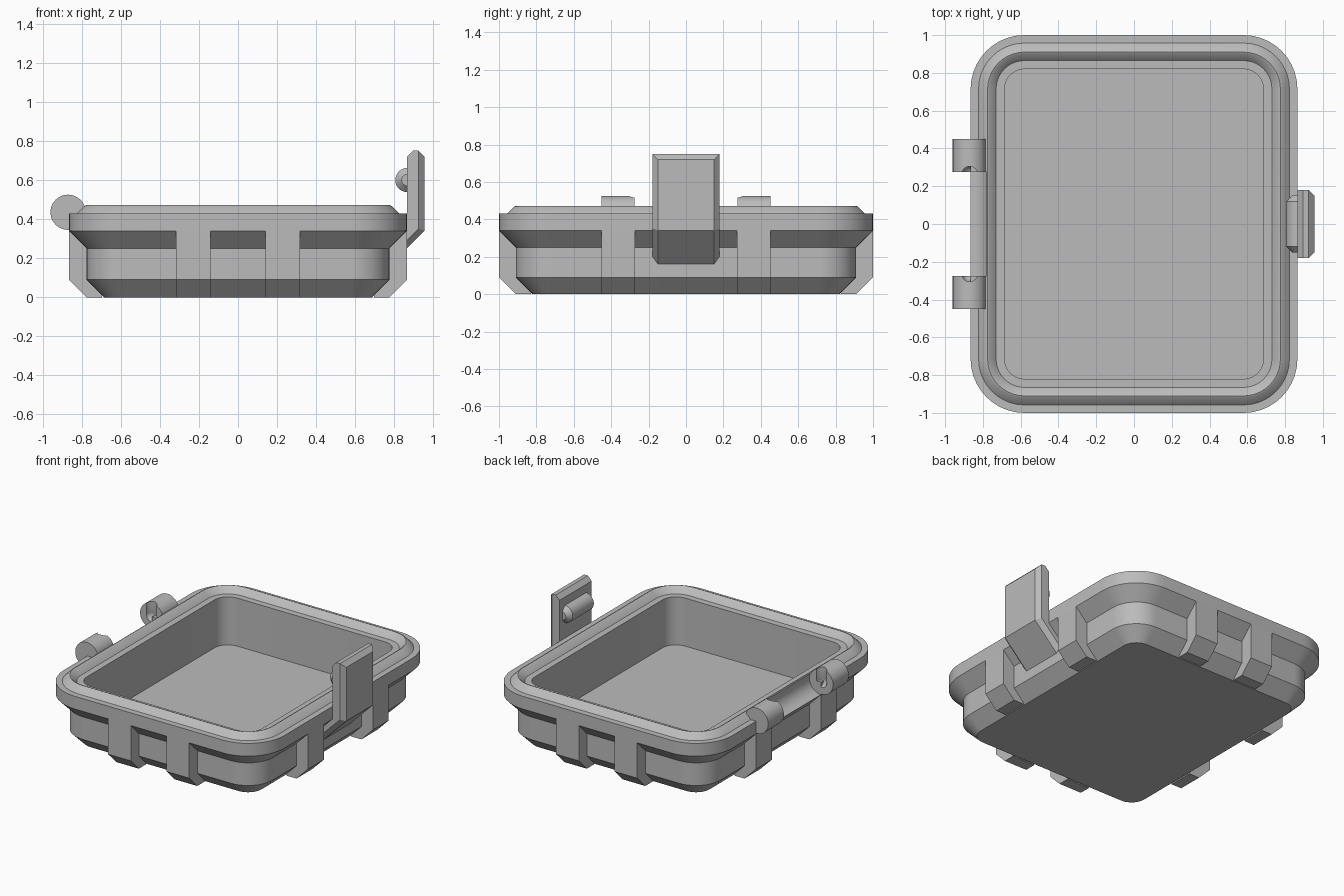
import bpy, bmesh, math
from mathutils import Matrix, Vector

if "Cube" in bpy.data.objects:
    bpy.data.objects.remove(bpy.data.objects["Cube"])

GREY = bpy.data.materials.new("plain grey")
GREY.use_nodes = True
colour = (0.5, 0.5, 0.5, 1)
GREY.diffuse_color = colour
GREY.node_tree.nodes["Principled BSDF"].inputs["Base Color"].default_value = colour

HALF_X, HALF_Y, CORNER = 0.865, 1.0, 0.285
HINGE = Vector((-0.87, 0, 0.435))


def finish(name, bm):
    bmesh.ops.recalc_face_normals(bm, faces=bm.faces)
    mesh = bpy.data.meshes.new(name)
    bm.to_mesh(mesh)
    bm.free()
    mesh.materials.append(GREY)
    ob = bpy.data.objects.new(name, mesh)
    bpy.context.collection.objects.link(ob)
    return ob


def activate(ob):
    bpy.ops.object.select_all(action='DESELECT')
    ob.select_set(True)
    bpy.context.view_layer.objects.active = ob


def smooth(ob):
    activate(ob)
    bpy.ops.object.shade_smooth_by_angle(angle=math.radians(30))


def cut(ob, cutter):
    mod = ob.modifiers.new("cut", 'BOOLEAN')
    mod.operation, mod.solver, mod.object = 'DIFFERENCE', 'EXACT', cutter
    activate(ob)
    bpy.ops.object.modifier_apply(modifier=mod.name)
    bpy.data.objects.remove(cutter)


def rod(name, centre, radius, length, axis='Y', sides=32):
    bm = bmesh.new()
    bmesh.ops.create_cone(bm, cap_ends=True, segments=sides, radius1=radius,
                          radius2=radius, depth=length)
    if axis == 'Y':
        bm.transform(Matrix.Rotation(math.pi / 2, 4, 'X'))
    bm.transform(Matrix.Translation(centre))
    return finish(name, bm)


def prism(bm, profile, y0, y1):
    # extrude an x-z profile along y
    face = bm.faces.new([bm.verts.new((x, y0, z)) for x, z in profile])
    ext = bmesh.ops.extrude_face_region(bm, geom=[face])["geom"]
    verts = [g for g in ext if isinstance(g, bmesh.types.BMVert)]
    bmesh.ops.translate(bm, verts=verts, vec=(0, y1 - y0, 0))


# Tray: rounded rectangles lofted from underside, over the rim, to the floor
def ring(bm, inset, z, steps=10):
    r = CORNER - inset
    loop = []
    for k, (sx, sy) in enumerate([(1, 1), (-1, 1), (-1, -1), (1, -1)]):
        for i in range(steps + 1):
            a = (k + i / steps) * math.pi / 2
            loop.append(bm.verts.new((sx * (HALF_X - CORNER) + r * math.cos(a),
                                      sy * (HALF_Y - CORNER) + r * math.sin(a), z)))
    return loop


section = [(0.18, 0), (0.09, 0.09), (0.09, 0.25), (0, 0.34), (0, 0.43),
           (0.042, 0.43), (0.08, 0.468), (0.09, 0.472), (0.1, 0.468),
           (0.135, 0.43), (0.18, 0.43), (0.18, 0.09)]
bm = bmesh.new()
rings = [ring(bm, d, z) for d, z in section]
for a, b in zip(rings, rings[1:]):
    for i in range(len(a)):
        j = (i + 1) % len(a)
        bm.faces.new((a[i], a[j], b[j], b[i]))
bm.faces.new(rings[0])
bm.faces.new(rings[-1])
tray = finish("tray", bm)

# Clearance groove in the rim between the hinge knuckles
cut(tray, rod("groove_cutter", HINGE, 0.095, 0.55, sides=48))
smooth(tray)

# Ribs: a pair on each of the four sides
def ribs(name, half, middle, turn):
    bm = bmesh.new()
    profile = [(half, 0.34), (half, 0.09), (half - 0.09, 0),
               (half - 0.17, 0), (half - 0.17, 0.34)]
    for s in (-1, 1):
        prism(bm, profile, s * middle - 0.089, s * middle + 0.089)
    bm.transform(Matrix.Rotation(turn * math.pi / 2, 4, 'Z'))
    finish(name, bm)


ribs("left_ribs", HALF_X, 0.363, 0)
ribs("back_ribs", HALF_Y, 0.229, 1)
ribs("right_ribs", HALF_X, 0.363, 2)
ribs("front_ribs", HALF_Y, 0.229, 3)

# Hinge knuckles with a round socket open to the top on the inner face
for side, label in ((-1, "front"), (1, "back")):
    knuckle = rod(label + "_hinge_knuckle", HINGE + Vector((0, side * 0.363, 0)),
                  0.09, 0.176, sides=48)
    centre = HINGE + Vector((0, side * 0.263, 0))
    bm = bmesh.new()
    bmesh.ops.create_uvsphere(bm, u_segments=24, v_segments=16, radius=0.043)
    bm.transform(Matrix.Translation(centre))
    cut(knuckle, finish("socket_cutter", bm))
    cut(knuckle, rod("slot_cutter", centre + Vector((0, 0, 0.1)), 0.042, 0.2, 'Z', 24))
    smooth(knuckle)

# Latch: upright plate on a sloped foot, outer edges chamfered
bm = bmesh.new()
prism(bm, [(0.865, 0.75), (0.955, 0.75), (0.955, 0.34), (0.775, 0.16),
           (0.775, 0.25), (0.865, 0.34)], -0.18, 0.18)
edges = []
for e in bm.edges:
    c = (e.verts[0].co + e.verts[1].co) / 2
    outer_side = abs(c.y) > 0.17 and c.z < 0.7 and (c.x > 0.94 or (c.x > 0.84 and c.z < 0.27))
    if outer_side or (c.z > 0.74 and abs(c.y) < 0.1):
        edges.append(e)
bmesh.ops.bevel(bm, geom=edges, offset=0.03, segments=1, affect='EDGES')
finish("latch", bm)

# Catch bar on the inside of the latch, tapered at both ends
bm = bmesh.new()
bmesh.ops.create_cone(bm, cap_ends=True, segments=32, radius1=0.062,
                      radius2=0.062, depth=0.3)
caps = [e for e in bm.edges if abs(e.verts[0].co.z - e.verts[1].co.z) < 0.001]
bmesh.ops.bevel(bm, geom=caps, offset=0.032, segments=1, affect='EDGES')
bm.transform(Matrix.Translation((0.867, 0, 0.6)) @ Matrix.Rotation(math.pi / 2, 4, 'X'))
smooth(finish("catch_bar", bm))
